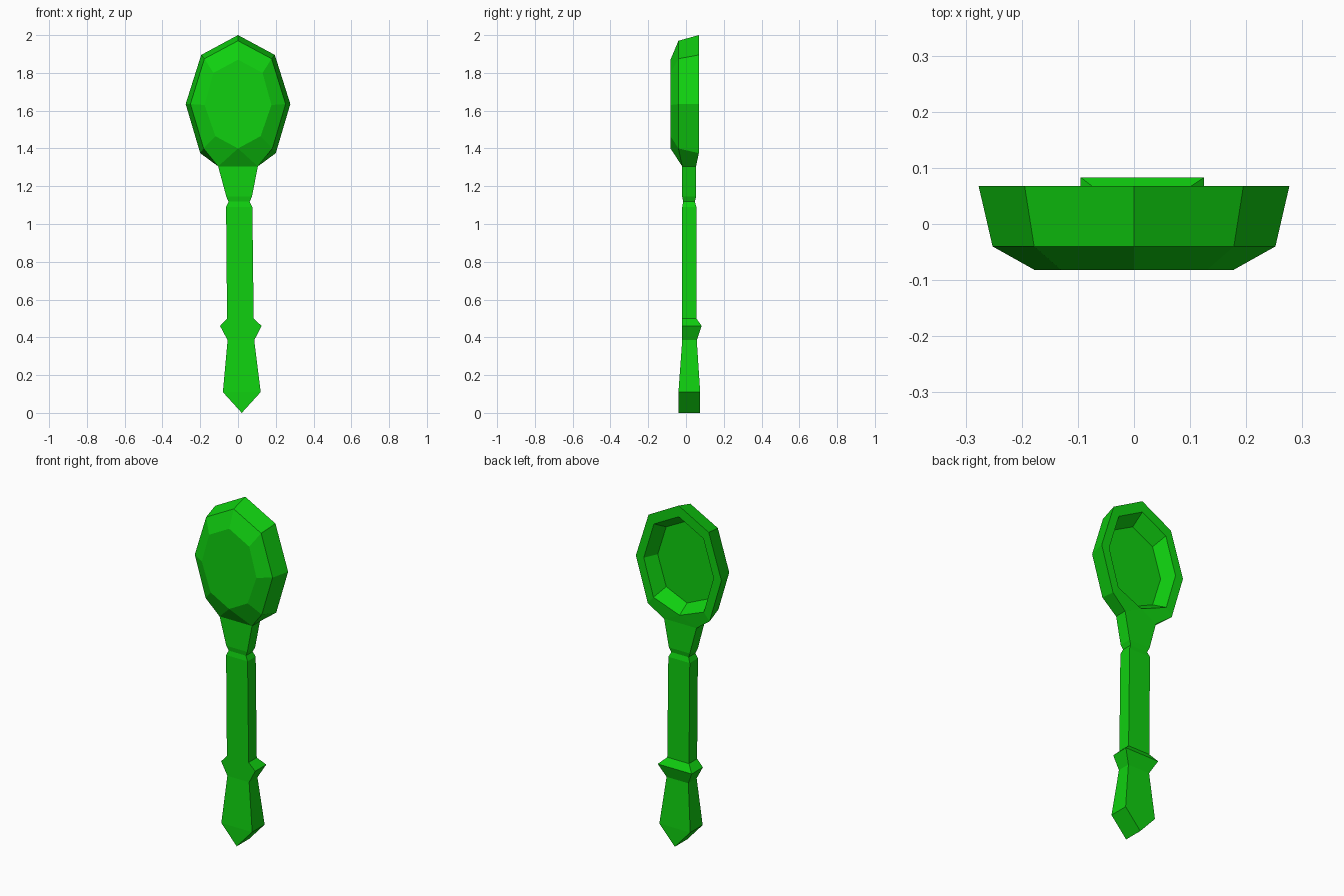
import bpy, bmesh

cube = bpy.data.objects.get("Cube")
if cube:
    bpy.data.objects.remove(cube)

green = bpy.data.materials.new("bright_green")
green.use_nodes = True
colour = (0.005, 0.63, 0.005, 1)
green.diffuse_color = colour
green.node_tree.nodes["Principled BSDF"].inputs["Base Color"].default_value = colour


def loft(name, rings, cap_start=True, cap_end=True):
    """Join equal-length rings of points into one flat-shaded object."""
    bm = bmesh.new()
    loops = [[bm.verts.new(p) for p in ring] for ring in rings]
    n = len(loops[0])
    for a, b in zip(loops, loops[1:]):
        for i in range(n):
            j = (i + 1) % n
            bm.faces.new((a[i], a[j], b[j], b[i]))
    if cap_start:
        bm.faces.new(loops[0])
    if cap_end:
        bm.faces.new(loops[-1])
    bmesh.ops.remove_doubles(bm, verts=bm.verts, dist=0.0005)
    bmesh.ops.recalc_face_normals(bm, faces=bm.faces)
    mesh = bpy.data.meshes.new(name)
    bm.to_mesh(mesh)
    bm.free()
    mesh.materials.append(green)
    obj = bpy.data.objects.new(name, mesh)
    bpy.context.collection.objects.link(obj)
    return obj


def oval(y, half, foot):
    """Mirrored ring: half = top point then right side; foot = (x, y, z)."""
    right = [(x, y, z) for x, z in half] + [foot]
    return right + [(-x, py, z) for x, py, z in reversed(right[1:])]


# Bowl: flat front, bevel, side wall, rim, then the hollow back
front = oval(-0.082, [(0, 1.87), (0.13, 1.8), (0.177, 1.63), (0.12, 1.465)], (0, -0.082, 1.4))
bevel = oval(-0.04, [(0, 1.97), (0.178, 1.875), (0.252, 1.635), (0.182, 1.4)], (0.105, -0.02, 1.305))
rim = oval(0.068, [(0, 2.0), (0.195, 1.895), (0.277, 1.635), (0.2, 1.375)], (0.105, 0.053, 1.305))
lip = oval(0.068, [(0, 1.935), (0.16, 1.85), (0.226, 1.635), (0.163, 1.42)], (0, 0.06, 1.355))
floor = oval(-0.01, [(0, 1.88), (0.135, 1.81), (0.19, 1.635), (0.135, 1.46)], (0, -0.01, 1.4))
loft("spoon_bowl", [front, bevel, rim, lip, floor])

# Handle: rectangular sections as (z, left x, right x, front y, back y)
sections = [
    (0.0, 0.02, 0.02, -0.04, 0.075),      # pointed end
    (0.11, -0.08, 0.12, -0.04, 0.075),
    (0.385, -0.055, 0.086, -0.02, 0.057),
    (0.46, -0.095, 0.125, -0.02, 0.083),  # collar
    (0.5, -0.058, 0.083, -0.02, 0.055),
    (1.09, -0.063, 0.076, -0.02, 0.055),
    (1.118, -0.05, 0.062, -0.015, 0.047),  # groove
    (1.145, -0.062, 0.074, -0.02, 0.053),
    (1.305, -0.105, 0.105, -0.02, 0.053),  # neck
]
loft("spoon_handle", [[(l, f, z), (r, f, z), (r, b, z), (l, b, z)]
                      for z, l, r, f, b in sections])
